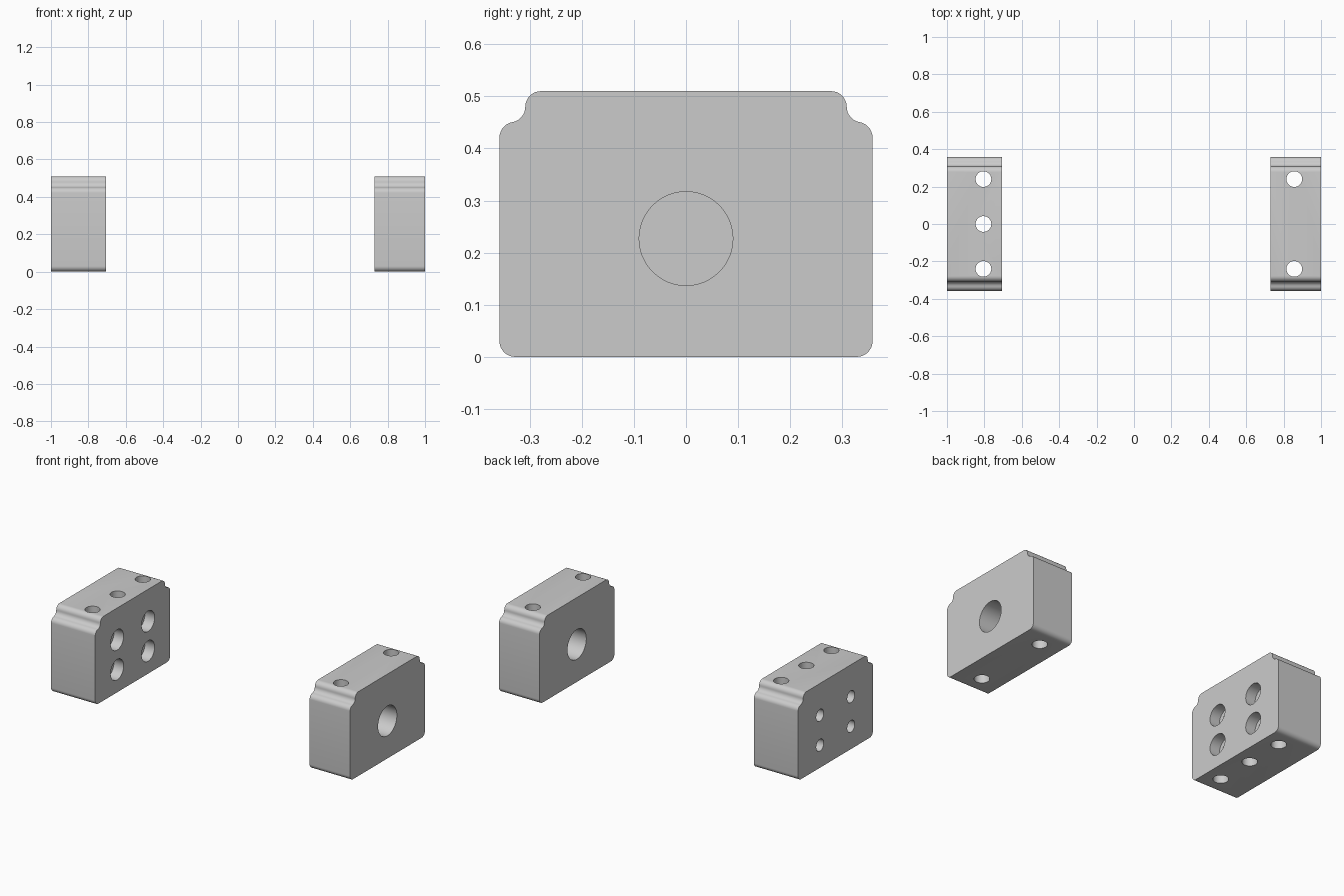
import bpy, bmesh
from math import cos, sin, pi, radians
from mathutils import Matrix

if "Cube" in bpy.data.objects:
    bpy.data.objects.remove(bpy.data.objects["Cube"])

HOLE_Z = 0.227


def arc(cy, cz, r, a0, a1, n=8):
    return [(cy + r * cos(radians(a0 + (a1 - a0) * i / n)),
             cz + r * sin(radians(a0 + (a1 - a0) * i / n))) for i in range(n + 1)]


def block(name, x0, x1):
    # Right half of the profile: rounded foot, shoulder, concave step, rounded top
    half = (arc(0.328, 0.033, 0.03, -90, 0) + arc(0.328, 0.421, 0.03, 0, 80)
            + arc(0.3385, 0.48, 0.03, 260, 180) + arc(0.2785, 0.48, 0.03, 0, 90))
    pts = half + [(-y, z) for y, z in reversed(half)]
    bm = bmesh.new()
    face = bm.faces.new([bm.verts.new((x0, y, z - 0.003 * (z < 0.2))) for y, z in pts])
    new = bmesh.ops.extrude_face_region(bm, geom=[face])["geom"]
    bmesh.ops.translate(bm, vec=(x1 - x0, 0, 0),
                        verts=[v for v in new if isinstance(v, bmesh.types.BMVert)])
    bmesh.ops.recalc_face_normals(bm, faces=bm.faces)
    mesh = bpy.data.meshes.new(name)
    bm.to_mesh(mesh)
    bm.free()
    ob = bpy.data.objects.new(name, mesh)
    bpy.context.collection.objects.link(ob)
    return ob


def drill(ob, centre, radius, length, axis):
    # Cut one round hole, then discard the cutter
    rot = (0, pi / 2, 0) if axis == 'X' else (0, 0, 0)
    bpy.ops.mesh.primitive_cylinder_add(vertices=48, radius=radius, depth=length,
                                        location=centre, rotation=rot)
    cutter = bpy.context.object
    cutter.name = "hole_cutter"
    cutter.hide_render = True
    mod = ob.modifiers.new("hole", 'BOOLEAN')
    mod.operation, mod.solver, mod.object = 'DIFFERENCE', 'EXACT', cutter
    bpy.context.view_layer.objects.active = ob
    bpy.ops.object.modifier_apply(modifier=mod.name)
    bpy.data.objects.remove(cutter)


# Left block: three vertical holes, four counterbored cross holes
left = block("bolt_block", -1.0, -0.705)
for y in (-0.24, 0, 0.24):
    drill(left, (-0.805, y, 0.25), 0.042, 1, 'Z')
for y in (-0.148, 0.148):
    for dz in (-0.09, 0.09):
        drill(left, (-0.85, y, HOLE_Z + dz), 0.036, 0.6, 'X')
        drill(left, (-0.67, y, HOLE_Z + dz), 0.062, 0.2, 'X')

# Right block: two vertical holes and one large bore
right = block("bore_block", 0.73, 1.0)
for y in (-0.24, 0.24):
    drill(right, (0.857, y, 0.25), 0.042, 1, 'Z')
drill(right, (0.865, 0, HOLE_Z), 0.09, 0.6, 'X')

for ob in (left, right):
    bpy.ops.object.select_all(action='DESELECT')
    ob.select_set(True)
    bpy.context.view_layer.objects.active = ob
    bpy.ops.object.shade_smooth_by_angle(angle=radians(30))
